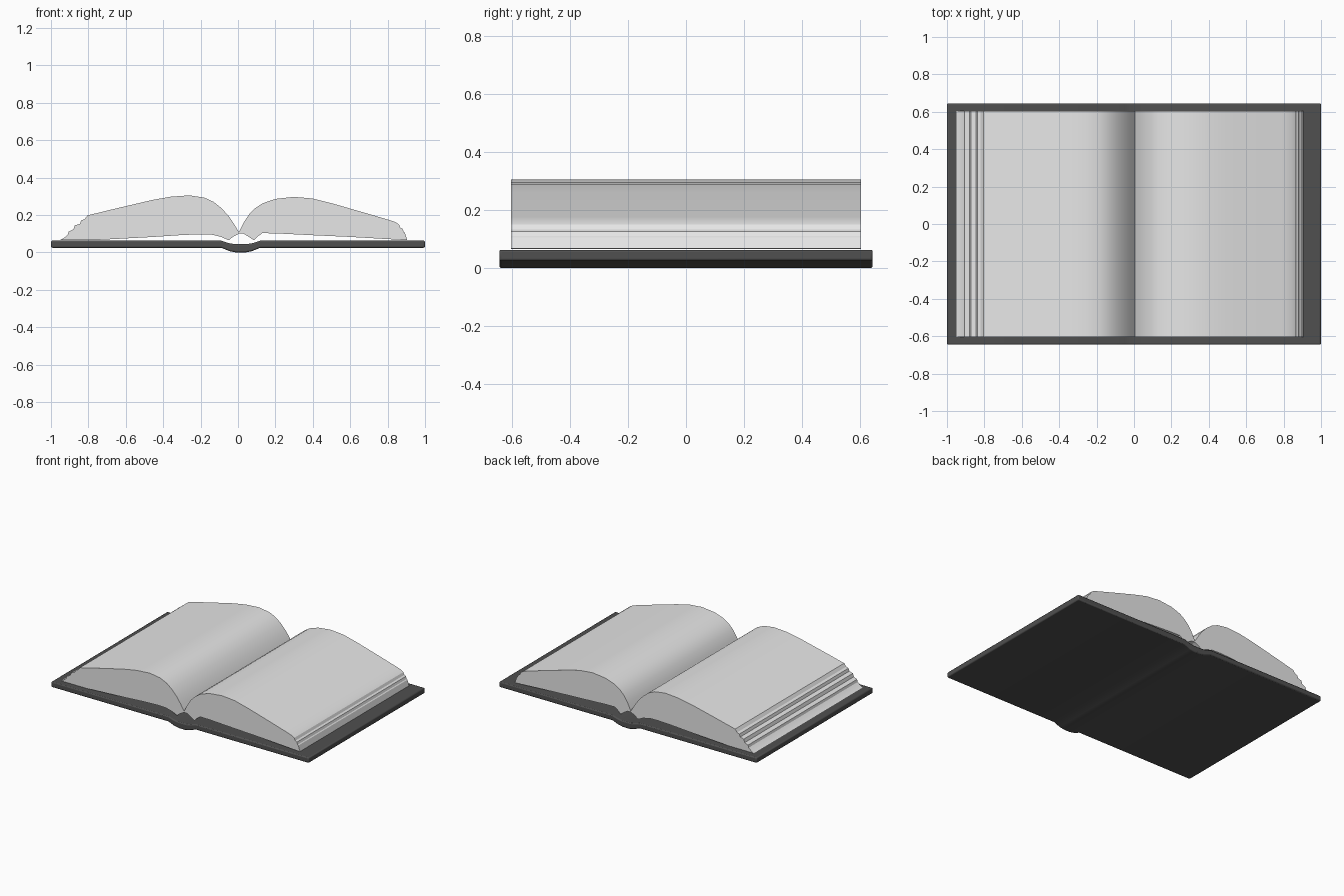
import bpy, bmesh, math

if "Cube" in bpy.data.objects:
    bpy.data.objects.remove(bpy.data.objects["Cube"])


def material(name, rgb):
    m = bpy.data.materials.new(name)
    m.diffuse_color = (*rgb, 1)
    m.use_nodes = True
    m.node_tree.nodes["Principled BSDF"].inputs["Base Color"].default_value = m.diffuse_color
    return m


paper = material("paper", (0.8, 0.8, 0.8))
board = material("dark_cover", (0.08, 0.08, 0.08))


def extrude_profile(name, top, bottom, half_depth, mat, bevel=0):
    """Solid with an x-z cross-section (top and bottom both left to right), run along y."""
    outline = top + bottom[::-1]
    bm = bmesh.new()
    front = [bm.verts.new((x, -half_depth, z)) for x, z in outline]
    back = [bm.verts.new((x, half_depth, z)) for x, z in outline]
    n = len(outline)
    bm.faces.new(front)
    bm.faces.new(back[::-1])
    for i in range(n):
        j = (i + 1) % n
        bm.faces.new((front[i], back[i], back[j], front[j]))
    bmesh.ops.recalc_face_normals(bm, faces=bm.faces)
    me = bpy.data.meshes.new(name)
    bm.to_mesh(me)
    bm.free()
    me.materials.append(mat)
    ob = bpy.data.objects.new(name, me)
    bpy.context.collection.objects.link(ob)
    bpy.ops.object.select_all(action='DESELECT')
    ob.select_set(True)
    bpy.context.view_layer.objects.active = ob
    bpy.ops.object.shade_smooth_by_angle(angle=math.radians(25))
    if bevel:
        b = ob.modifiers.new("rounded_edges", 'BEVEL')
        b.width = bevel
        b.segments = 2
        b.limit_method = 'ANGLE'
        b.angle_limit = math.radians(50)
    return ob


# Cover boards joined by the dipped spine
extrude_profile(
    "cover",
    [(-1, .063), (-.09, .063), (-.05, .05), (-.02, .045), (.05, .045), (.08, .05), (.12, .063), (1, .063)],
    [(-1, .025), (-.09, .025), (-.045, .007), (-.01, 0), (.04, 0), (.075, .007), (.12, .025), (1, .025)],
    .645, board, bevel=.007)

# Left page block with stepped fore edge
extrude_profile(
    "left_pages",
    [(-.95, .067), (-.93, .078), (-.91, .095), (-.905, .112), (-.88, .123), (-.872, .145), (-.845, .153),
     (-.838, .172), (-.82, .178), (-.805, .198), (-.64, .238), (-.46, .28), (-.36, .298), (-.26, .305),
     (-.18, .293), (-.13, .27), (-.09, .238), (-.05, .195), (-.02, .15), (.005, .108)],
    [(-.75, .067), (-.6, .075), (-.45, .083), (-.3, .093), (-.2, .097), (-.14, .095), (-.09, .083),
     (-.05, .065), (-.025, .085), (.005, .1)],
    .605, paper)

# Right page block
extrude_profile(
    "right_pages",
    [(.005, .108), (.03, .16), (.06, .205), (.09, .235), (.13, .262), (.2, .286), (.3, .297), (.4, .288),
     (.5, .263), (.65, .22), (.8, .176), (.84, .163), (.86, .15), (.868, .133), (.88, .126),
     (.886, .11), (.892, .105), (.905, .067)],
    [(.005, .1), (.03, .1), (.055, .085), (.085, .065), (.105, .085), (.13, .103), (.2, .102), (.4, .092),
     (.6, .083), (.86, .068)],
    .605, paper)
